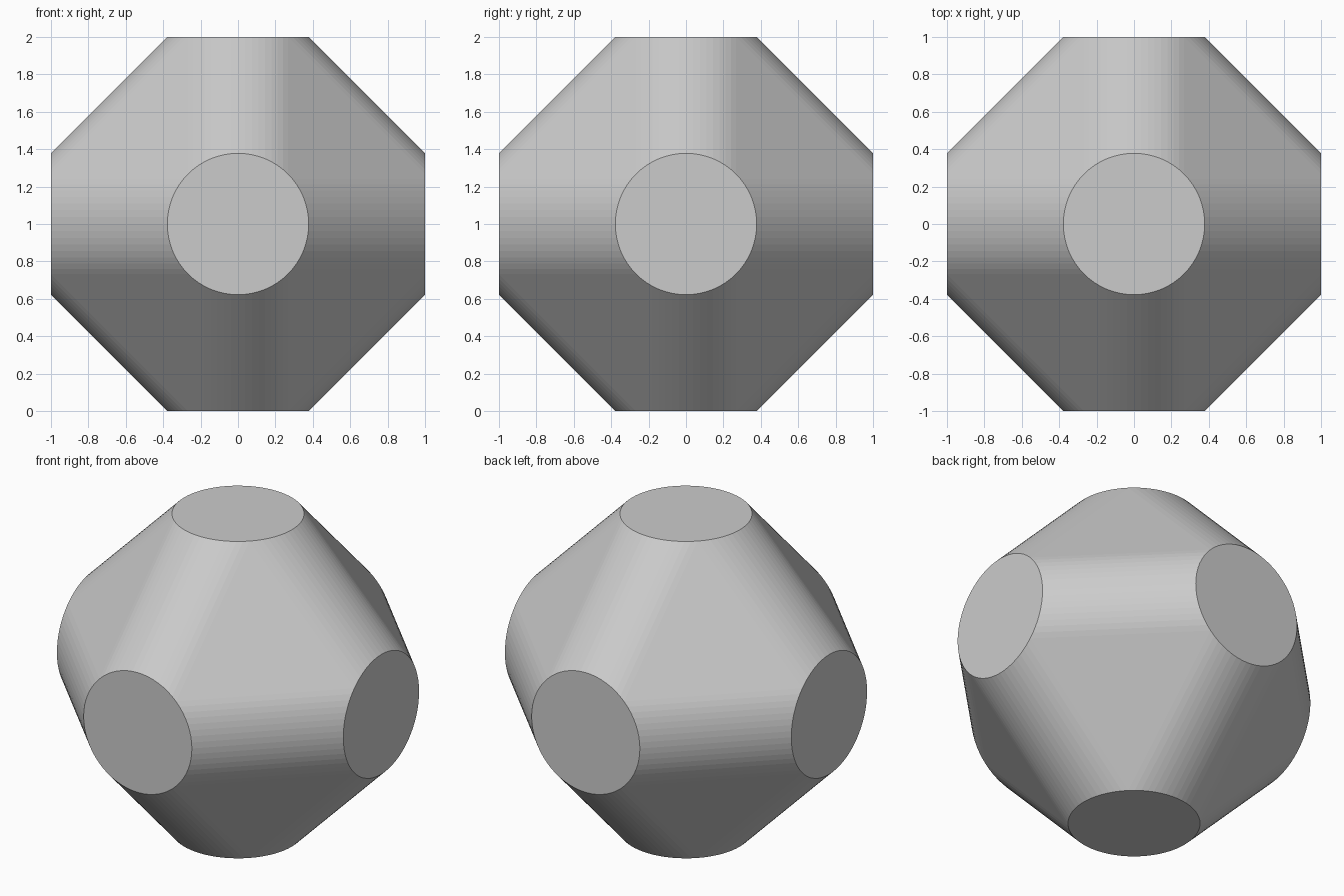
import bpy, bmesh, math
from mathutils import Matrix, Vector

if "Cube" in bpy.data.objects:
    bpy.data.objects.remove(bpy.data.objects["Cube"])

RADIUS = 0.378
SEGMENTS = 64

bm = bmesh.new()

# Six round end faces, one on each side of a 2-unit cube
for axis in ((1, 0, 0), (0, 1, 0), (0, 0, 1)):
    for sign in (-1, 1):
        direction = Vector(axis) * sign
        turn = direction.to_track_quat('Z', 'Y').to_matrix().to_4x4()
        place = Matrix.Translation(Vector((0, 0, 1)) + direction) @ turn
        bmesh.ops.create_circle(bm, segments=SEGMENTS, radius=RADIUS, matrix=place)

# Skin stretched over the discs
bmesh.ops.convex_hull(bm, input=bm.verts[:])
bmesh.ops.dissolve_limit(bm, angle_limit=math.radians(0.2),
                         verts=bm.verts[:], edges=bm.edges[:])
bmesh.ops.recalc_face_normals(bm, faces=bm.faces[:])

mesh = bpy.data.meshes.new("rounded_octahedron")
bm.to_mesh(mesh)
bm.free()
body = bpy.data.objects.new("rounded_octahedron", mesh)
bpy.context.collection.objects.link(body)
